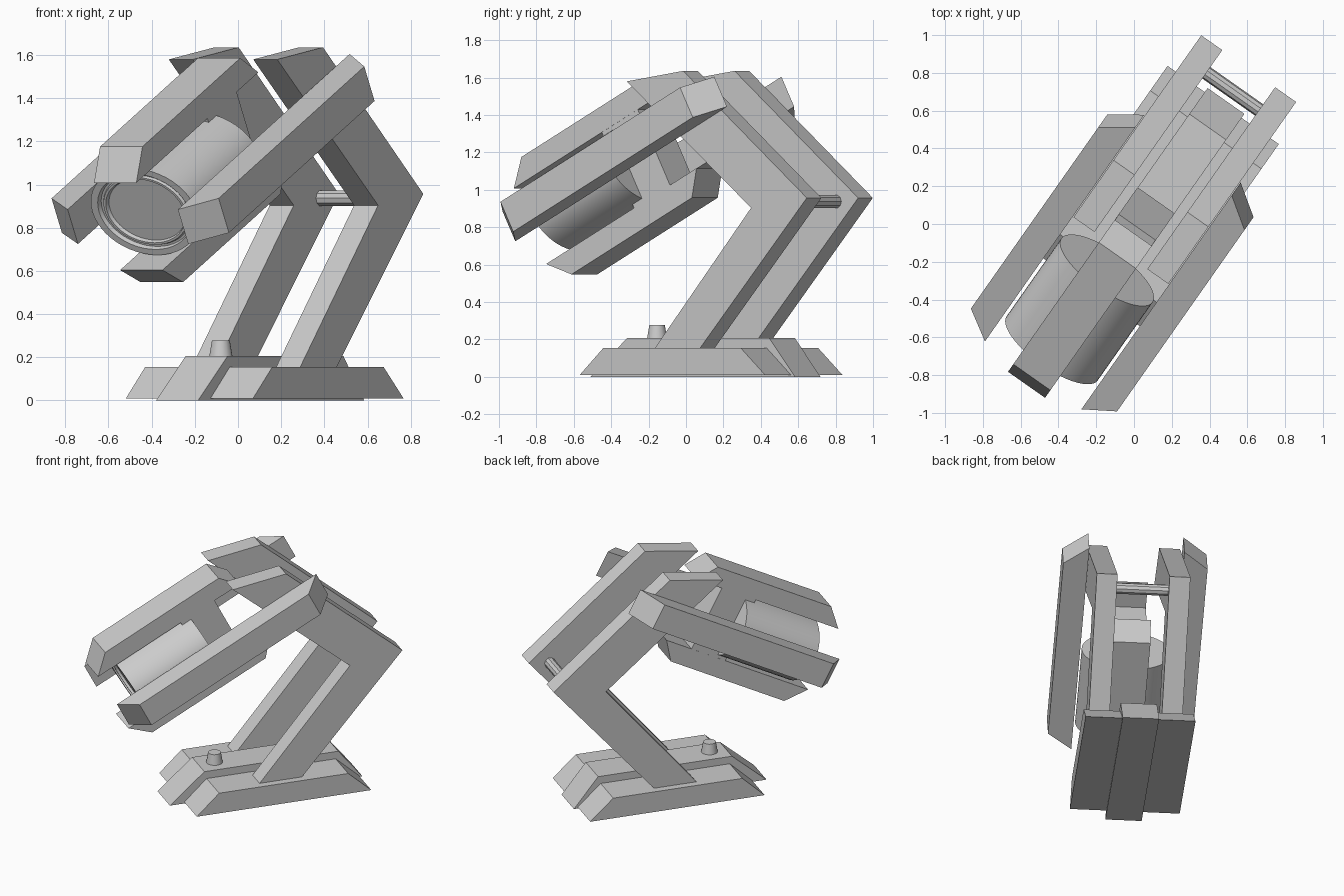
import bpy, bmesh, math
from mathutils import Matrix

if "Cube" in bpy.data.objects:
    bpy.data.objects.remove(bpy.data.objects["Cube"])

# body frame: X runs backwards, Y sideways, whole lamp turned about z
BODY = Matrix.Rotation(math.radians(54.9), 4, 'Z') @ Matrix.Translation((0, -0.024, 0))
# head frame: origin at the centre of the front rim, X runs backwards along the axis
HEAD = BODY @ Matrix.Translation((-0.788, 0, 0.874)) @ Matrix.Rotation(math.radians(-27.5), 4, 'Y')


def finish(name, bm, matrix, smooth=False):
    bmesh.ops.transform(bm, matrix=matrix, verts=bm.verts)
    bmesh.ops.recalc_face_normals(bm, faces=bm.faces)
    mesh = bpy.data.meshes.new(name)
    bm.to_mesh(mesh)
    bm.free()
    ob = bpy.data.objects.new(name, mesh)
    bpy.context.collection.objects.link(ob)
    if smooth:
        bpy.ops.object.select_all(action='DESELECT')
        bpy.context.view_layer.objects.active = ob
        ob.select_set(True)
        bpy.ops.object.shade_smooth_by_angle(angle=math.radians(30))
    return ob


def prism(name, profile, y0, y1, matrix):
    """Extrude an (x, z) outline from y0 to y1."""
    bm = bmesh.new()
    face = bm.faces.new([bm.verts.new((x, y0, z)) for x, z in profile])
    new = bmesh.ops.extrude_face_region(bm, geom=[face])['geom']
    moved = [g for g in new if isinstance(g, bmesh.types.BMVert)]
    bmesh.ops.translate(bm, verts=moved, vec=(0, y1 - y0, 0))
    finish(name, bm, matrix)


def lathe(name, profile, sides, matrix, squash=1.0, smooth=True):
    """Rings of (radius, x) around the X axis, closed by end caps."""
    bm = bmesh.new()
    rings = []
    for r, x in profile:
        rings.append([bm.verts.new((x, r * math.cos(a), r * squash * math.sin(a)))
                      for a in (2 * math.pi * i / sides for i in range(sides))])
    for p, q in zip(rings, rings[1:]):
        for i in range(sides):
            j = (i + 1) % sides
            bm.faces.new((p[i], p[j], q[j], q[i]))
    bm.faces.new(rings[0])
    bm.faces.new(rings[-1])
    finish(name, bm, matrix, smooth)


# base: tall middle slab and two lower side slabs
prism("base_middle", [(-0.525, 0), (-0.285, 0.207), (0.645, 0.207), (0.813, 0)], -0.119, 0.119, BODY)
side_slab = [(-0.425, 0.01), (-0.27, 0.155), (0.627, 0.155), (0.787, 0.01)]
# bent arm, foot to elbow to top
arm = [(-0.02, 0.095), (0.658, 0.904), (-0.155, 1.58), (0.214, 1.636), (1.022, 0.957), (0.273, 0.095)]
for s, side in ((1, "left"), (-1, "right")):
    prism("base_side_" + side, side_slab, s * 0.118, s * 0.36, BODY)
    prism("arm_" + side, arm, s * 0.171, s * 0.307, BODY)

# switch button on the base
lathe("base_button", [(0.057, 0.19), (0.042, 0.278)], 16,
      BODY @ Matrix.Translation((-0.172, 0, 0)) @ Matrix.Rotation(-math.pi / 2, 4, 'Y'))

# elbow rod between the arms
lathe("elbow_rod", [(0.037, -0.2), (0.037, 0.2)], 10,
      BODY @ Matrix.Translation((0.875, 0, 0.937)) @ Matrix.Rotation(math.pi / 2, 4, 'Z'), smooth=False)

# oval lamp barrel with stepped rim and recessed lens
lathe("lamp_barrel", [(0.295, 0.57), (0.295, 0), (0.257, 0), (0.25, 0.02), (0.237, 0.02),
                      (0.23, 0.008), (0.217, 0.008), (0.21, 0.025)], 48, HEAD, squash=0.765)
# block behind the barrel
prism("barrel_block", [(0.5, -0.235), (0.5, 0.235), (0.765, 0.235), (0.765, -0.235)], -0.119, 0.119, HEAD)

# four shade bars around the barrel, ends slanted so the inner face is longer
for k, name in enumerate(("top", "left", "bottom", "right")):
    if k % 2:
        bar, half = [(-0.15, 0.312), (-0.038, 0.473), (1.285, 0.473), (1.41, 0.312)], 0.09
    else:
        bar, half = [(-0.147, 0.228), (-0.026, 0.354), (0.862, 0.354), (0.961, 0.228)], 0.12
    prism("shade_bar_" + name, bar, -half, half, HEAD @ Matrix.Rotation(-k * math.pi / 2, 4, 'X'))
